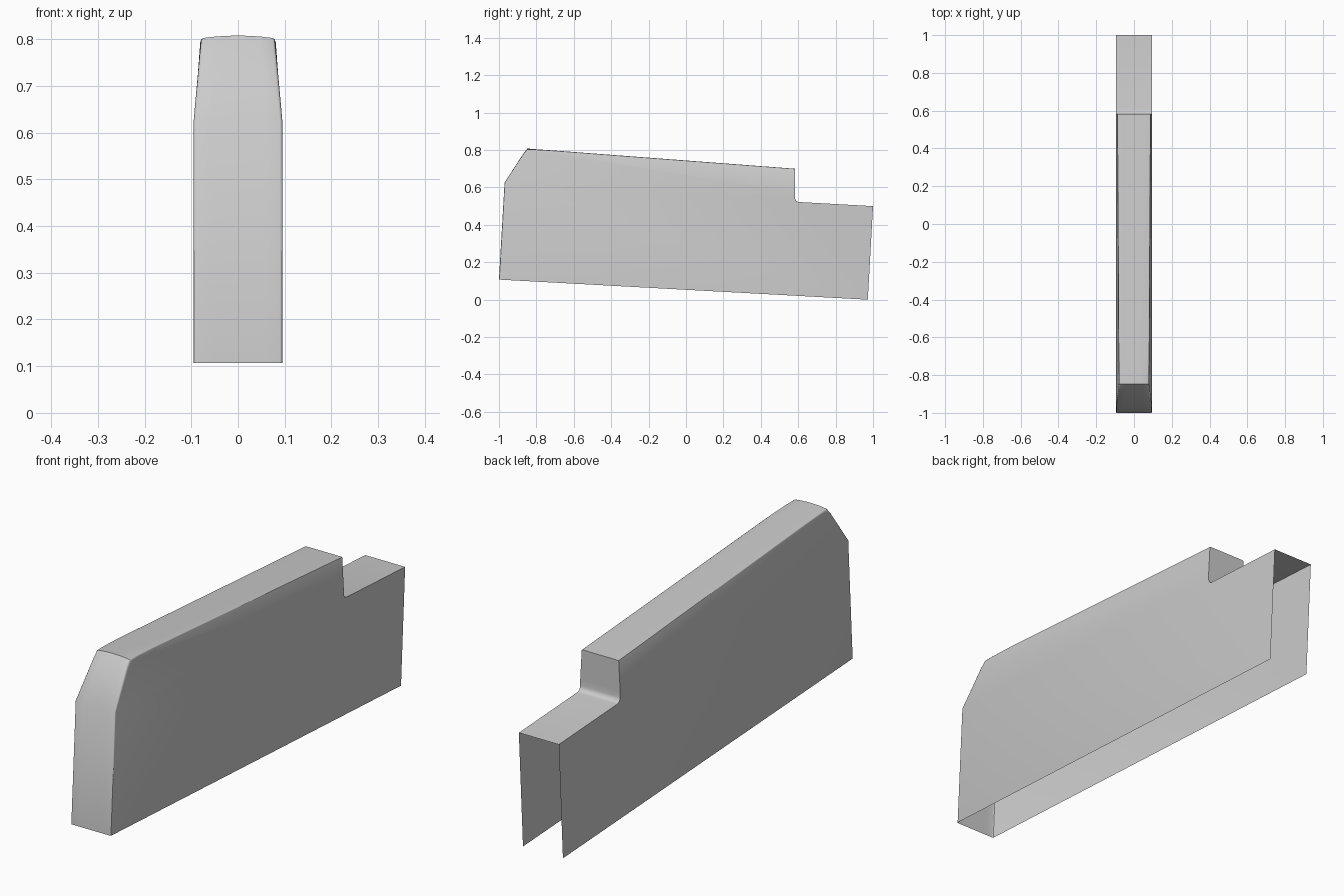
import bpy, bmesh
from math import sin, cos, pi, radians

cube = bpy.data.objects.get("Cube")
if cube:
    bpy.data.objects.remove(cube, do_unlink=True)

grey = bpy.data.materials.new("plain grey")
grey.use_nodes = True
colour = (0.6, 0.6, 0.6, 1)
grey.diffuse_color = colour
grey.node_tree.nodes["Principled BSDF"].inputs["Base Color"].default_value = colour

FULL = 0.095
# Outline from the lower front, over the top and down the step to the rear:
# y, z, half width, edge rounding in y and z, sideways crown
outline = [
    (-1.0, 0.107, FULL, 0.004, 0, 0),
    (-0.97, 0.626, FULL, 0.004, 0, 0),
    (-0.872, 0.777, 0.082, 0.010, -0.004, 0.003),
    (-0.848, 0.808, 0.080, 0.012, -0.010, 0.006),
    (-0.80, 0.804, 0.080, 0, -0.006, 0.002),
    (-0.70, 0.797, 0.081, 0, -0.004, 0),
    (0.583, 0.70, 0.088, 0, -0.002, 0),
    (0.583, 0.57, FULL, 0, 0, 0),
]
# Small fillet at the foot of the step
R = 0.022
for i in range(5):
    a = pi / 2 * i / 4
    outline.append((0.583 + R * (1 - cos(a)), 0.544 - R * sin(a), FULL, 0, 0, 0))
outline.append((1.0, 0.50, FULL, 0, 0, 0))


def section(y, z, w, dy, dz, crown):
    """Points across the cover, rounded towards both side walls."""
    r = 0.006
    half = [(w - r + r * cos(a), 1 - sin(a)) for a in (0, pi / 6, pi / 3, pi / 2)]
    half += [(w * 0.6, 0), (w * 0.3, 0)]
    full = half + [(0, 0)] + [(-x, k) for x, k in reversed(half)]
    return [(x, y + dy * k, z + dz * k - crown * (x / w) ** 2) for x, k in full]


bm = bmesh.new()
rows = [[bm.verts.new(p) for p in section(*s)] for s in outline]

# Front, top and step strip
for a, b in zip(rows, rows[1:]):
    for i in range(len(a) - 1):
        bm.faces.new((a[i], a[i + 1], b[i + 1], b[i]))

# Side walls: straight lower panel and tapering upper panel, open below and behind
for col, x in ((0, FULL), (-1, -FULL)):
    rim = [row[col] for row in rows]
    heel = bm.verts.new((x, 0.972, 0))
    bm.faces.new(rim[:2] + rim[7:] + [heel])
    bm.faces.new(rim[1:8])

bmesh.ops.recalc_face_normals(bm, faces=bm.faces)
top_face = max(bm.faces, key=lambda f: f.calc_center_median().z)
if top_face.normal.z < 0:
    bmesh.ops.reverse_faces(bm, faces=bm.faces)

mesh = bpy.data.meshes.new("cover_shell")
bm.to_mesh(mesh)
bm.free()
mesh.materials.append(grey)
shell = bpy.data.objects.new("cover_shell", mesh)
bpy.context.collection.objects.link(shell)
bpy.context.view_layer.objects.active = shell
shell.select_set(True)
bpy.ops.object.shade_smooth_by_angle(angle=radians(32))
